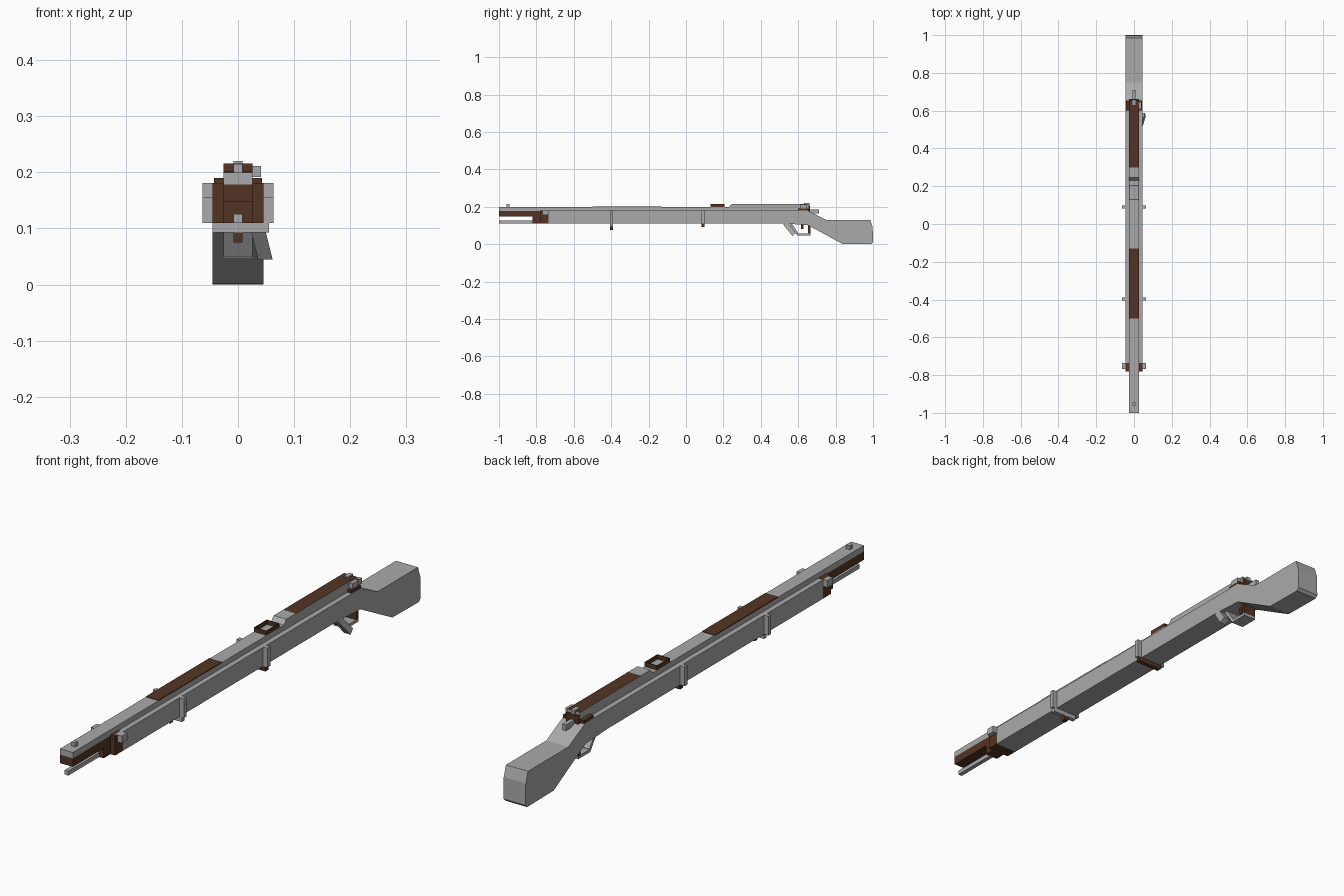
import bpy, bmesh
from mathutils import Vector

cube = bpy.data.objects.get("Cube")
if cube:
    bpy.data.objects.remove(cube, do_unlink=True)


def material(name, colour):
    m = bpy.data.materials.new(name)
    m.use_nodes = True
    m.diffuse_color = colour
    bsdf = next(n for n in m.node_tree.nodes if n.type == 'BSDF_PRINCIPLED')
    bsdf.inputs["Base Color"].default_value = colour
    return m


GREY = material("plain grey", (0.40, 0.40, 0.40, 1))
BROWN = material("dark brown", (0.088, 0.034, 0.016, 1))


def prism(name, profile, half, mat=GREY, x=0.0):
    """Extrude a (y, z) outline across x."""
    bm = bmesh.new()
    face = bm.faces.new([bm.verts.new((x - half, y, z)) for y, z in profile])
    ext = bmesh.ops.extrude_face_region(bm, geom=[face])
    moved = [v for v in ext["geom"] if isinstance(v, bmesh.types.BMVert)]
    bmesh.ops.translate(bm, verts=moved, vec=Vector((2 * half, 0, 0)))
    bmesh.ops.recalc_face_normals(bm, faces=bm.faces[:])
    mesh = bpy.data.meshes.new(name)
    bm.to_mesh(mesh)
    bm.free()
    mesh.materials.append(mat)
    obj = bpy.data.objects.new(name, mesh)
    bpy.context.collection.objects.link(obj)
    return obj


def box(name, x, y, z, mat=GREY):
    """Box from (low, high) ranges."""
    outline = [(y[0], z[0]), (y[1], z[0]), (y[1], z[1]), (y[0], z[1])]
    return prism(name, outline, (x[1] - x[0]) / 2, mat, sum(x) / 2)


def paint_top(obj, mat):
    obj.data.materials.append(mat)
    for f in obj.data.polygons:
        if f.normal.z > 0.9:
            f.material_index = 1


W, B = 0.045, 0.026      # half widths of stock and barrel
BARREL = (-B, B)
PIN = (-0.008, 0.008)

# Stock with sloping wrist and butt
prism("stock", [(-0.735, 0.11), (0.52, 0.11), (0.65, 0.103), (0.835, 0.002),
                (0.99, 0), (1, 0.01), (0.998, 0.09), (0.985, 0.13),
                (0.75, 0.13), (0.65, 0.18), (-0.735, 0.18)], W)

# Barrel, wooden underside at the muzzle and top guard
box("barrel", BARREL, (-1, 0.65), (0.178, 0.2))
box("fore_end", BARREL, (-1, -0.73), (0.147, 0.178), BROWN)
box("upper_guard", BARREL, (-0.5, -0.13), (0.198, 0.202), BROWN)
box("nose_cap", (-W, W), (-0.78, -0.735), (0.11, 0.181), BROWN)
box("nose_cap_tip", BARREL, (-0.82, -0.78), (0.11, 0.15), BROWN)
box("ramrod", PIN, (-1, -0.8), (0.11, 0.126))
box("front_sight", PIN, (-0.96, -0.944), (0.2, 0.215))

# Open rear sight frame
box("sight_front", BARREL, (0.13, 0.133), (0.2, 0.216), BROWN)
box("sight_back", BARREL, (0.202, 0.205), (0.2, 0.216), BROWN)
for side, s in (("left", 1), ("right", -1)):
    box("sight_wall_" + side, sorted((s * B, s * (B - 0.003))),
        (0.13, 0.205), (0.2, 0.216), BROWN)

# Receiver
prism("receiver_ramp", [(0.23, 0.18), (0.30, 0.18), (0.30, 0.216),
                        (0.245, 0.216), (0.23, 0.2)], B)
receiver = box("receiver", BARREL, (0.30, 0.655), (0.18, 0.216))
paint_top(receiver, BROWN)

# Bolt rear and knob
box("bolt_rear", BARREL, (0.655, 0.662), (0.17, 0.205), BROWN)
box("cocking_piece", PIN, (0.65, 0.71), (0.165, 0.186))
box("rear_notch", PIN, (0.63, 0.66), (0.205, 0.22))
knob = box("bolt_knob", (0.024, 0.041), (0.61, 0.645), (0.192, 0.211))

# Ears beside the nose and brown rails beside the receiver
for side, s in (("left", 1), ("right", -1)):
    box("nose_ear_" + side, sorted((s * (W - 0.01), s * 0.063)),
        (-0.767, -0.735), (0.155, 0.181))
    box("rear_rail_" + side, sorted((s * 0.024, s * 0.043)),
        (0.6, 0.655), (0.178, 0.19), BROWN)

# Barrel bands
for name, y, low in (("front", -0.398, GREY), ("rear", 0.09, BROWN)):
    span = (y - 0.008, y + 0.008)
    for side, s in (("left", 1), ("right", -1)):
        box(name + "_band_" + side, sorted((s * W, s * 0.063)),
            span, (0.11, 0.181))
    box(name + "_band_bottom", (-W, 0.055), span, (0.093, 0.111), low)
box("sling_lug", PIN, (-0.406, -0.39), (0.075, 0.094), BROWN)

# Trigger guard, trigger and side lever
prism("guard_front", [(0.55, 0.111), (0.565, 0.111), (0.60, 0.06),
                      (0.595, 0.047)], B)
box("guard_bottom", BARREL, (0.593, 0.665), (0.047, 0.058))
box("guard_back", BARREL, (0.652, 0.665), (0.055, 0.11), BROWN)
box("trigger", PIN, (0.615, 0.628), (0.08, 0.111), BROWN)
lever = prism("side_lever", [(0.52, 0.105), (0.54, 0.118), (0.588, 0.06),
                             (0.568, 0.045)], 0.013, GREY, 0.045)
# Lean the lever outward towards its lower end
for v in lever.data.vertices:
    v.co.x += (0.06 - v.co.z) * 0.25
